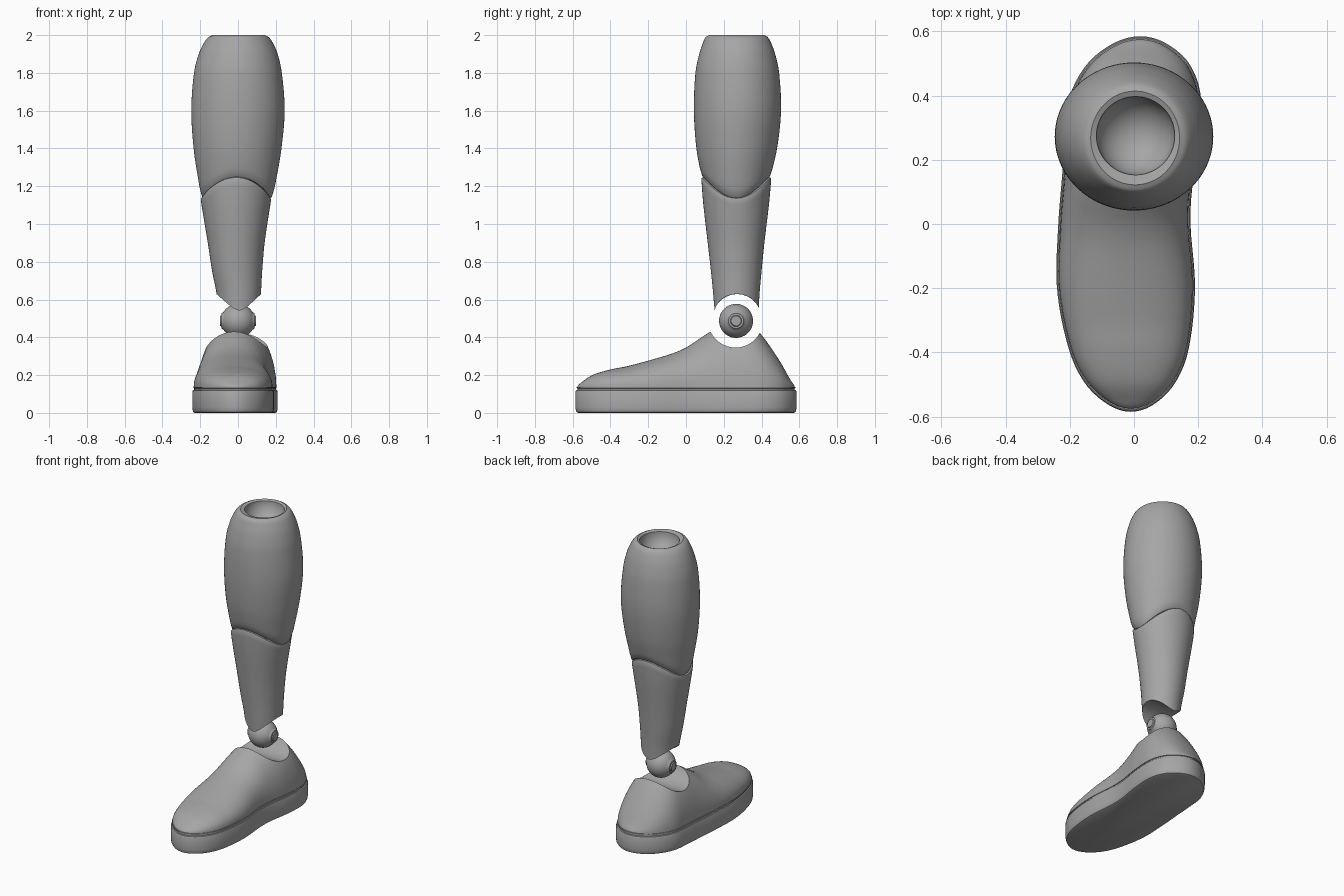
import bpy, bmesh, math

if "Cube" in bpy.data.objects:
    bpy.data.objects.remove(bpy.data.objects["Cube"])

grey = bpy.data.materials.new("plain grey")
grey.diffuse_color = (0.38, 0.38, 0.38, 1)
grey.use_nodes = True
grey.node_tree.nodes["Principled BSDF"].inputs["Base Color"].default_value = grey.diffuse_color


def curve(keys, t):
    """Smooth interpolation through sorted (t, value) keys."""
    n = len(keys)
    if t <= keys[0][0]:
        return keys[0][1]
    if t >= keys[-1][0]:
        return keys[-1][1]
    i = max(k for k in range(n - 1) if keys[k][0] <= t)

    def slope(k):
        a, b = keys[max(k - 1, 0)], keys[min(k + 1, n - 1)]
        return (b[1] - a[1]) / (b[0] - a[0])
    (t0, v0), (t1, v1) = keys[i], keys[i + 1]
    d = t1 - t0
    s = (t - t0) / d
    return ((2*s**3 - 3*s*s + 1) * v0 + (s**3 - 2*s*s + s) * d * slope(i)
            + (3*s*s - 2*s**3) * v1 + (s**3 - s*s) * d * slope(i + 1))


def loft(name, rings, angle=35):
    """Skin closed rings of equal length and cap both ends."""
    bm = bmesh.new()
    rows = [[bm.verts.new(p) for p in r] for r in rings]
    n = len(rows[0])
    for a, b in zip(rows, rows[1:]):
        for i in range(n):
            j = (i + 1) % n
            bm.faces.new((a[i], a[j], b[j], b[i]))
    bm.faces.new(rows[0])
    bm.faces.new(rows[-1])
    bmesh.ops.recalc_face_normals(bm, faces=bm.faces)
    me = bpy.data.meshes.new(name)
    bm.to_mesh(me)
    bm.free()
    ob = bpy.data.objects.new(name, me)
    bpy.context.collection.objects.link(ob)
    me.materials.append(grey)
    finish(ob, angle)
    return ob


def finish(ob, angle=35):
    bpy.ops.object.select_all(action='DESELECT')
    ob.select_set(True)
    bpy.context.view_layer.objects.active = ob
    bpy.ops.object.shade_smooth_by_angle(angle=math.radians(angle))


# ---- leg: z, left x, right x, front y, back y
N = 72
CY = 0.27
CALF = [(1.10, -.186, .174, .112, .422), (1.25, -.213, .205, .083, .448),
        (1.4, -.235, .230, .055, .482), (1.6, -.247, .247, .042, .503),
        (1.8, -.233, .232, .050, .493), (1.9, -.208, .210, .070, .472),
        (1.96, -.180, .184, .090, .450), (1.99, -.155, .162, .104, .432),
        (2.0, -.135, .142, .122, .414)]
SHIN = [(.5, -.098, .114, .155, .382), (.64, -.115, .122, .143, .390),
        (.75, -.137, .128, .132, .400), (.9, -.160, .141, .115, .415),
        (1.12, -.196, .174, .090, .441), (1.26, -.214, .196, .080, .453)]


def leg_point(table, z, a, inset=0.0):
    x0, x1, y0, y1 = (curve([(r[0], r[k]) for r in table], z) for k in range(1, 5))
    return ((x0 + x1) / 2 + ((x1 - x0) / 2 - inset) * math.cos(a),
            (y0 + y1) / 2 + ((y1 - y0) / 2 - inset) * math.sin(a), z)


angles = [math.tau * i / N for i in range(N)]


def seam(a):
    return 1.195 - 0.055 * math.cos(2 * a)


def ankle_arch(y):
    return 0.5 + math.sqrt(max(0.129 ** 2 - (y - CY) ** 2, 0))


# upper leg: wavy lower edge, rounded shoulder, round socket in the top
rings = [[leg_point(CALF, seam(a) - .003, a, .03) for a in angles],
         [leg_point(CALF, seam(a) - .003, a, .010) for a in angles],
         [leg_point(CALF, seam(a) + .004, a, .004) for a in angles]]
for i in range(1, 41):
    t = math.sin(i / 40 * math.pi / 2)
    rings.append([leg_point(CALF, seam(a) + .012 + (1.988 - seam(a)) * t, a) for a in angles])
for i in range(16):
    b = i / 16 * math.pi / 2
    r, z = 0.122 * math.cos(b), 1.993 - 0.12 * math.sin(b)
    rings.append([(.005 + r * math.cos(a), .275 + r * math.sin(a), z) for a in angles])
loft("upper_leg", rings)

# lower leg: tapered, arched over the ankle ball
rim = []
for a in angles:
    p = leg_point(SHIN, .58, a)
    rim.append(leg_point(SHIN, ankle_arch(p[1]), a))
rings = []
for s in (.02, .25, .5, .7, .85, .95):
    ring = []
    for x, y, z in rim:
        y2 = CY + (y - CY) * s
        ring.append((x * s, y2, ankle_arch(y2)))
    rings.append(ring)
rings.append(rim)
for i in range(1, 21):
    rings.append([leg_point(SHIN, p[2] + (seam(a) - .012 - p[2]) * i / 20, a)
                  for p, a in zip(rim, angles)])
rings.append([leg_point(SHIN, seam(a) - .004, a, .004) for a in angles])
rings.append([leg_point(SHIN, seam(a) - .001, a, .014) for a in angles])
loft("lower_leg", rings)

# ankle ball: turned about the x axis with stepped hubs on both sides
half = [(.094, .012), (.094, .026), (.088, .030), (.088, .040), (.078, .046)]
half += [(.09 * math.cos(b), .09 * math.sin(b))
         for b in (math.radians(d) for d in range(36, 91, 6))]
profile = half + [(-x, r) for x, r in reversed(half[:-1])]
loft("ankle_ball", [[(x, .265 + r * math.cos(a), .487 + r * math.sin(a)) for a in angles[::2]]
                    for x, r in profile], 30)

# ---- shoe, described along its length
Y = 0.585


def along(keys):
    return [(math.acos(max(-1, min(1, -y / Y))), v) for y, v in keys]


LEFT = along([(-.585, -.01), (-.56, -.085), (-.5, -.150), (-.4, -.200), (-.2, -.240), (0, -.236),
              (.15, -.224), (.3, -.213), (.4, -.200), (.5, -.145), (.56, -.07), (.585, .02)])
RIGHT = along([(-.585, -.01), (-.56, .065), (-.5, .125), (-.4, .168), (-.2, .190), (0, .176),
               (.1, .180), (.25, .203), (.4, .208), (.5, .172), (.56, .105), (.585, .02)])
HEIGHT = along([(-.585, 0), (-.56, .03), (-.5, .068), (-.4, .097), (-.3, .117), (-.1, .172),
                (0, .212), (.125, .292), (.25, .35), (.33, .345), (.39, .297), (.5, .148),
                (.56, .045), (.585, 0)])

# sole with a rounded bottom edge and a groove above
us = [math.pi * i / 48 for i in range(49)]
outline = [(curve(LEFT, u), -Y * math.cos(u)) for u in us]
outline += [(curve(RIGHT, u), -Y * math.cos(u)) for u in reversed(us[1:-1])]
loft("sole", [[(-.01 + (x + .01) * s, y * (1 - (1 - s) * .4), z) for x, y in outline]
              for z, s in ((0, .94), (.004, .975), (.014, .993), (.03, 1), (.112, 1), (.119, .985),
                           (.121, .955), (.130, .955), (.131, .975), (.137, .975), (.138, .95))])

# shoe upper: domed sections from toe to heel
rings = []
for i in range(1, 72):
    u = math.pi * i / 72
    x0, x1, h = curve(LEFT, u), curve(RIGHT, u), max(curve(HEIGHT, u), .002)
    c, w = (x0 + x1) / 2, (x1 - x0) / 2 * .965
    e = 2 / (2.3 - .3 * min(1, max(0, (.5 - math.cos(u)) / .7)))
    ring = []
    for k in range(37):
        a = math.pi * k / 36
        ca, sa = math.cos(a), max(math.sin(a), 0)
        ring.append((c + w * math.copysign(abs(ca) ** e, ca),
                     -.575 * math.cos(u), .134 + h * sa ** e))
    rings.append(ring)
upper = loft("shoe_upper", rings)

# round saddle cut under the ankle ball
bpy.ops.mesh.primitive_cylinder_add(vertices=96, radius=.145, depth=.8,
                                    location=(0, .262, .491), rotation=(0, math.pi / 2, 0))
cutter = bpy.context.object
cutter.name = "saddle_cutter"
cutter.hide_render = True
cutter.data.materials.append(grey)
mod = upper.modifiers.new("saddle", 'BOOLEAN')
mod.operation, mod.solver, mod.object = 'DIFFERENCE', 'EXACT', cutter
bpy.context.view_layer.objects.active = upper
bpy.ops.object.modifier_apply(modifier=mod.name)
bpy.data.objects.remove(cutter)
finish(upper)
